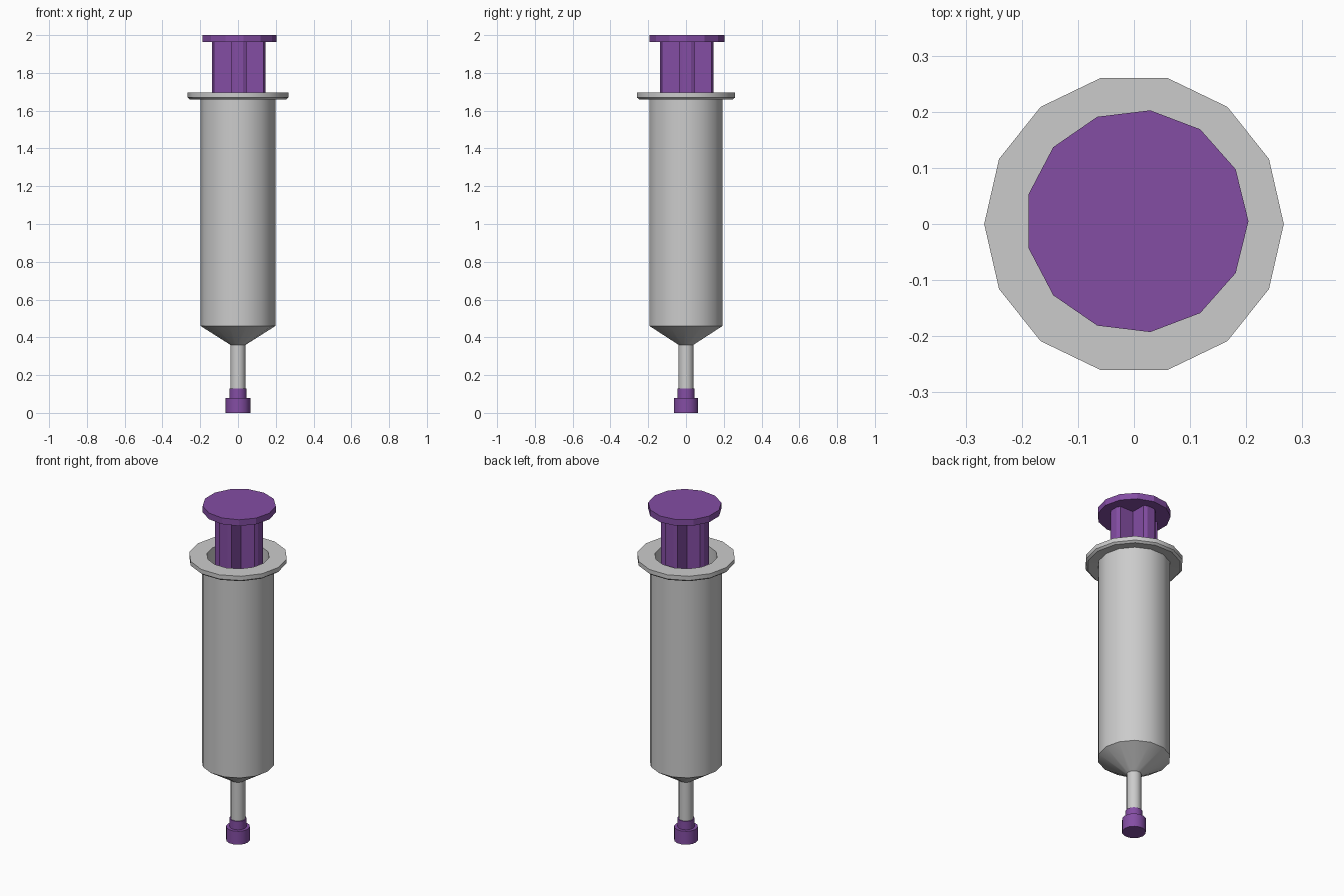
import bpy, bmesh, math

if "Cube" in bpy.data.objects:
    bpy.data.objects.remove(bpy.data.objects["Cube"])

purple = bpy.data.materials.new("purple")
purple.diffuse_color = (0.23, 0.075, 0.37, 1)
purple.use_nodes = True
purple.node_tree.nodes["Principled BSDF"].inputs["Base Color"].default_value = purple.diffuse_color


def finish(name, bm, mat=None, smooth=False):
    bmesh.ops.recalc_face_normals(bm, faces=bm.faces[:])
    mesh = bpy.data.meshes.new(name)
    bm.to_mesh(mesh)
    bm.free()
    ob = bpy.data.objects.new(name, mesh)
    bpy.context.collection.objects.link(ob)
    if mat:
        mesh.materials.append(mat)
    if smooth:
        bpy.ops.object.select_all(action='DESELECT')
        ob.select_set(True)
        bpy.context.view_layer.objects.active = ob
        bpy.ops.object.shade_smooth_by_angle(angle=math.radians(29))
    return ob


def lathe(name, profile, sides, mat=None, smooth=False, centre=0.0):
    """Stack rings of (radius, z), joined and capped at both ends."""
    bm = bmesh.new()
    rings = [[bm.verts.new((centre + r * math.cos(math.tau * i / sides),
                            centre + r * math.sin(math.tau * i / sides), z))
              for i in range(sides)] for r, z in profile]
    for a, b in zip(rings, rings[1:]):
        for i in range(sides):
            j = (i + 1) % sides
            bm.faces.new((a[i], a[j], b[j], b[i]))
    bm.faces.new(rings[0])
    bm.faces.new(rings[-1])
    return finish(name, bm, mat, smooth)


# Barrel: nozzle, cone, tube, finger flange, then the hollow inside
lathe("barrel", [(0.04, 0.10), (0.04, 0.36), (0.198, 0.46), (0.198, 1.665),
                 (0.255, 1.66), (0.267, 1.67), (0.267, 1.695),
                 (0.170, 1.695), (0.170, 0.48), (0.03, 0.40)], 14, smooth=True)

# Nozzle cap with a narrower collar
lathe("nozzle_cap", [(0.065, 0), (0.065, 0.08), (0.046, 0.08), (0.046, 0.13)],
      14, purple, smooth=True)

# Plunger thumb plate and seal
lathe("thumb_plate", [(0.199, 1.963), (0.199, 2.0)], 13, purple, centre=0.005)
lathe("plunger_seal", [(0.168, 0.50), (0.168, 0.58)], 14, purple)

# Plunger rod: four ribs in a cross, one quarter of the outline repeated
quarter = [(0.141, -0.022), (0.141, 0.022), (0.130, 0.042), (0.042, 0.042),
           (0.042, 0.130)]
bm = bmesh.new()
outline = []
for k in range(4):
    c, s = round(math.cos(k * math.pi / 2)), round(math.sin(k * math.pi / 2))
    outline += [bm.verts.new((0.004 + x * c - y * s, 0.004 + x * s + y * c, 0.58))
                for x, y in quarter]
face = bm.faces.new(outline)
top = bmesh.ops.extrude_face_region(bm, geom=[face])["geom"]
bmesh.ops.translate(bm, vec=(0, 0, 1.385),
                    verts=[v for v in top if isinstance(v, bmesh.types.BMVert)])
if not face.is_valid or not any(f.calc_center_median().z < 0.6 for f in bm.faces):
    bm.faces.new(outline)
finish("plunger_rod", bm, purple)
